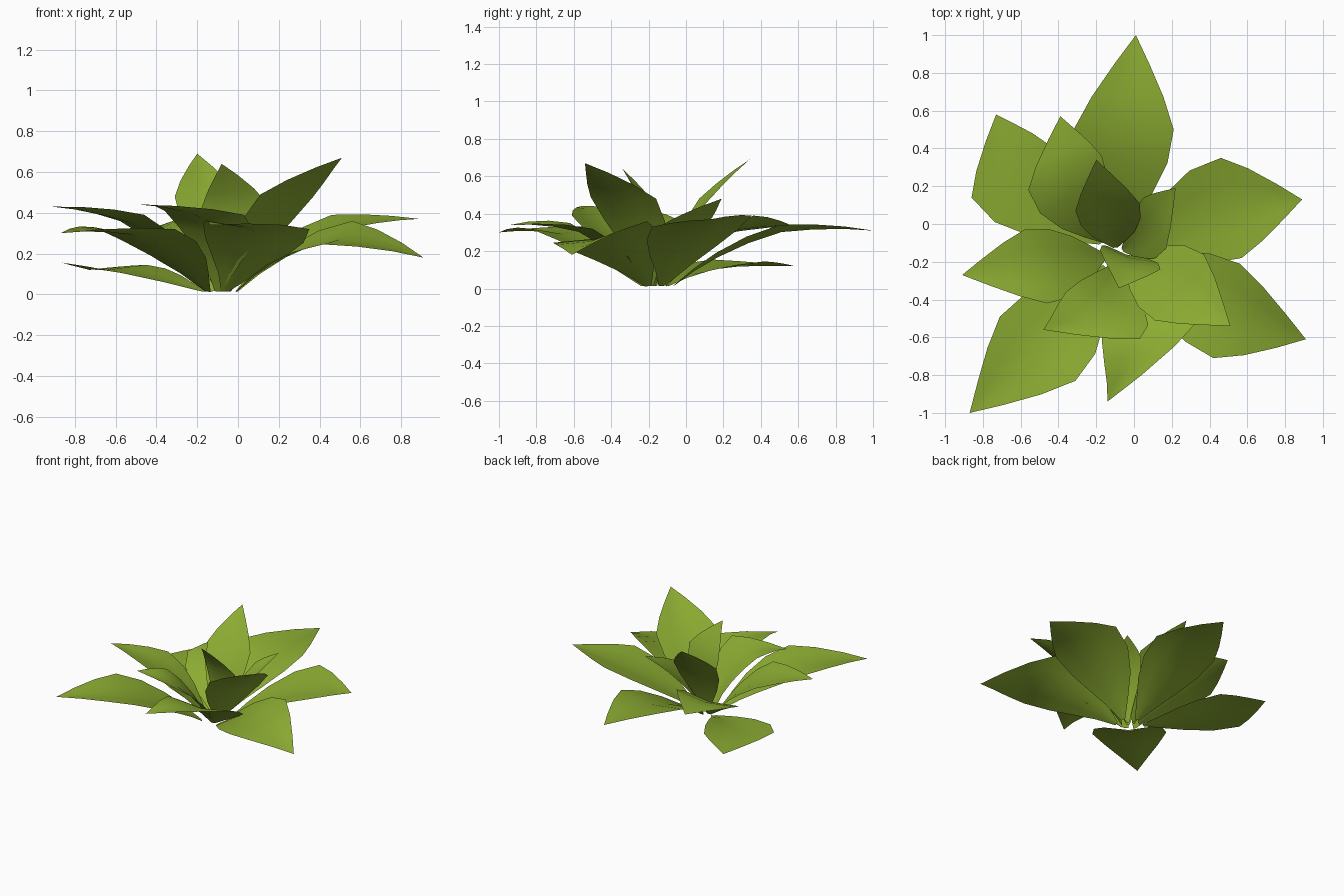
import bpy
import bmesh
from mathutils import Vector

if "Cube" in bpy.data.objects:
    bpy.data.objects.remove(bpy.data.objects["Cube"])

green = bpy.data.materials.new("leaf green")
green.diffuse_color = (0.26, 0.41, 0.032, 1)
green.use_nodes = True
green.node_tree.nodes["Principled BSDF"].inputs["Base Color"].default_value = green.diffuse_color

ROOT = Vector((-0.09, -0.16, 0.015))

# Each leaf: left widest point, right widest point, tip
LEAVES = {
    "back_leaf": ((-.32, .50, .33), (.21, .50, .34), (.01, 1.0, .31)),
    "right_leaf": ((.46, .35, .39), (.57, -.18, .33), (.89, .13, .37)),
    "front_right_leaf": ((.56, -.21, .36), (.42, -.71, .245), (.91, -.61, .18)),
    "raised_right_leaf": ((.37, -.16, .48), (.11, -.51, .49), (.51, -.54, .67)),
    "front_leaf": ((.35, -.50, .32), (-.17, -.62, .35), (-.14, -.94, .34)),
    "front_left_leaf": ((-.31, -.83, .32), (-.71, -.49, .33), (-.87, -1.0, .30)),
    "left_leaf": ((-.46, -.42, .39), (-.58, -.03, .36), (-.91, -.27, .43)),
    "raised_front_leaf": ((.03, -.61, .39), (-.36, -.36, .41), (-.48, -.56, .44)),
    "low_back_left_leaf": ((-.86, .14, .155), (-.45, .42, .145), (-.73, .58, .12)),
    "back_left_leaf": ((-.56, .18, .29), (-.17, .36, .39), (-.39, .57, .335)),
    "upright_back_leaf": ((-.31, .07, .48), (.03, .11, .46), (-.20, .34, .69)),
    "small_right_leaf": ((.05, .14, .38), (.17, -.13, .34), (.22, .19, .48)),
    "upright_front_leaf": ((.14, -.24, .45), (-.18, -.14, .42), (-.08, -.34, .64)),
}

# Outline: (stage, width); stage 0 = root, 1 = widest, 2 = tip
PROFILE = [(0, .07), (.2, .35), (.42, .66), (.7, .93), (1, 1), (1.35, .72), (1.7, .35)]


def make_leaf(name, left, right, tip):
    left, right, tip = Vector(left), Vector(right), Vector(tip)
    mid, half = (left + right) / 2, (right - left) / 2
    out = Vector((mid.x - ROOT.x, mid.y - ROOT.y, 0))
    base = ROOT + out * 0.14
    a, b = (mid - base).length, (tip - mid).length
    tm = a / (a + b)
    normal = half.cross(tip - base).normalized()

    def spine(stage):
        # arc through root, widest point and tip, straighter towards the tip
        t = stage * tm if stage <= 1 else tm + (stage - 1) * (1 - tm)
        arc = (base * ((t - tm) * (t - 1) / tm)
               + mid * (t * (t - 1) / (tm * (tm - 1)))
               + tip * (t * (t - tm) / (1 - tm)))
        if stage <= 1:
            return arc.lerp(base.lerp(mid, stage), 0.2)
        return arc.lerp(mid.lerp(tip, stage - 1), 0.5)

    bm = bmesh.new()
    rows = []
    for stage, width in PROFILE:
        centre = spine(stage)
        row = []
        for side in (-1, -.5, 0, .5, 1):
            # sunken midrib
            drop = normal * (0.13 * half.length * width * (1 - abs(side)))
            row.append(bm.verts.new(centre + half * (side * width) - drop))
        rows.append(row)
    for low, high in zip(rows, rows[1:]):
        for i in range(4):
            bm.faces.new((low[i], low[i + 1], high[i + 1], high[i]))
    point = bm.verts.new(tip)
    for i in range(4):
        bm.faces.new((rows[-1][i], rows[-1][i + 1], point))
    for v in bm.verts:
        v.co.z = max(v.co.z, 0)
    for f in bm.faces:
        f.smooth = True
    mesh = bpy.data.meshes.new(name)
    bm.to_mesh(mesh)
    bm.free()
    mesh.materials.append(green)
    bpy.context.collection.objects.link(bpy.data.objects.new(name, mesh))


# Rosette of leaves
for leaf_name, points in LEAVES.items():
    make_leaf(leaf_name, *points)
